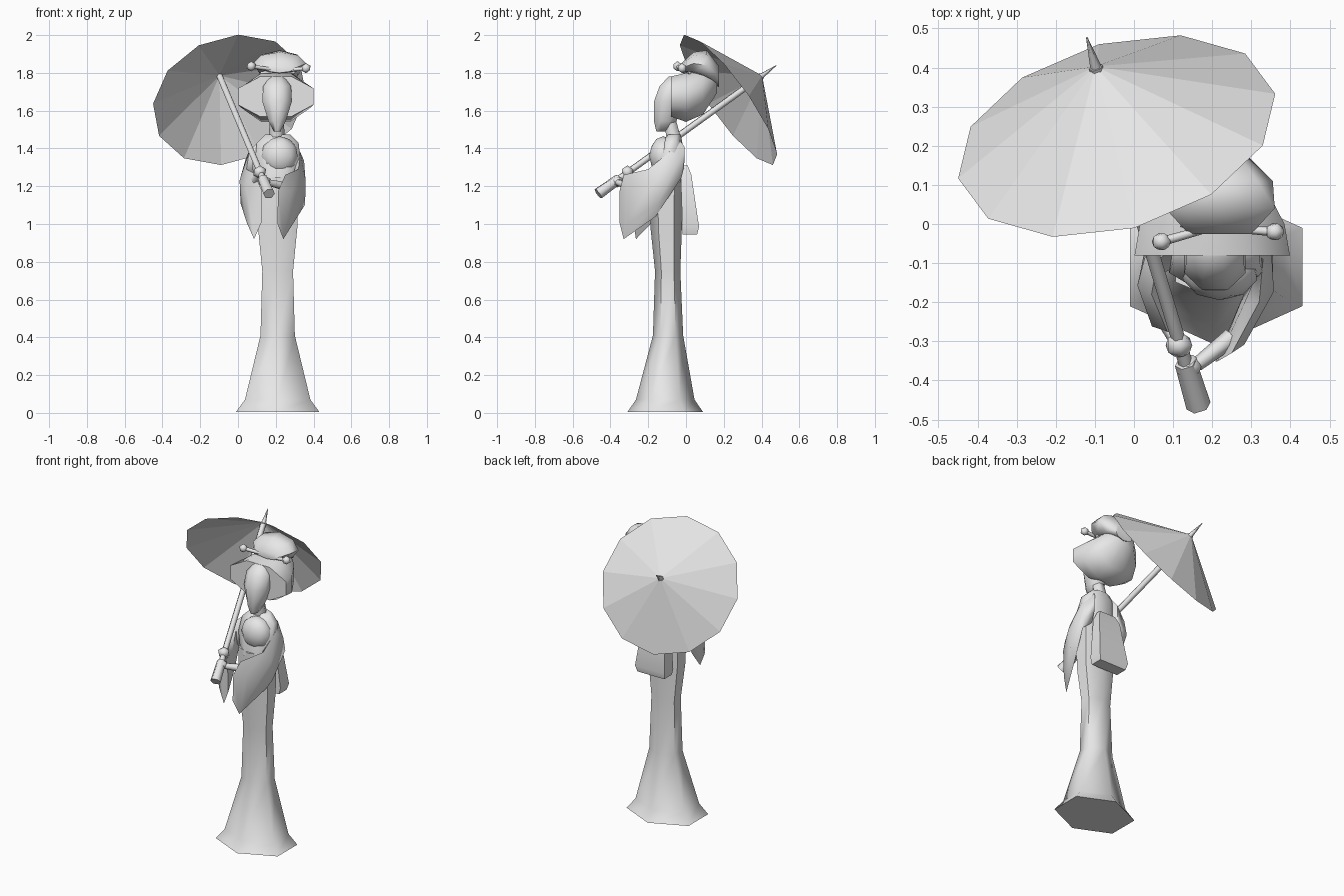
import bpy, bmesh, math
from mathutils import Vector as V

cube = bpy.data.objects.get("Cube")
if cube:
    bpy.data.objects.remove(cube, do_unlink=True)

grey = bpy.data.materials.new("plain_grey")
grey.use_nodes = True
grey.diffuse_color = (0.8, 0.8, 0.8, 1)
grey.node_tree.nodes["Principled BSDF"].inputs["Base Color"].default_value = (0.8, 0.8, 0.8, 1)


def finish(name, bm, smooth=65):
    bmesh.ops.recalc_face_normals(bm, faces=bm.faces[:])
    mesh = bpy.data.meshes.new(name)
    bm.to_mesh(mesh)
    bm.free()
    mesh.materials.append(grey)
    ob = bpy.data.objects.new(name, mesh)
    bpy.context.collection.objects.link(ob)
    if smooth:
        bpy.ops.object.select_all(action='DESELECT')
        ob.select_set(True)
        bpy.context.view_layer.objects.active = ob
        bpy.ops.object.shade_smooth_by_angle(angle=math.radians(smooth))
    return ob


def loft(name, sections, n=6, phase=0.0, smooth=65, caps=True):
    """Skin rings given as (centre, first half axis, second half axis)."""
    bm = bmesh.new()
    rings = []
    for c, a, b in sections:
        angles = [phase + math.tau * i / n for i in range(n)]
        rings.append([bm.verts.new(V(c) + V(a) * math.cos(t) + V(b) * math.sin(t)) for t in angles])
    for r, s in zip(rings, rings[1:]):
        for i in range(n):
            j = (i + 1) % n
            bm.faces.new((r[i], r[j], s[j], s[i]))
    if caps:
        bm.faces.new(rings[0])
        bm.faces.new(rings[-1])
    return finish(name, bm, smooth)


def stack(name, rows, cx, **kw):
    """Horizontal rings: z, centre y, half width, half depth."""
    return loft(name, [((cx, y, z), (w, 0, 0), (0, d, 0)) for z, y, w, d in rows], **kw)


def row_along_y(name, rows, cx, **kw):
    """Upright rings: y, centre z, half width, half height."""
    return loft(name, [((cx, y, z), (w, 0, 0), (0, 0, h)) for y, z, w, h in rows], **kw)


def rod(name, p, q, r1, r2, n=6, **kw):
    p, q = V(p), V(q)
    rot = (q - p).to_track_quat('Z', 'Y')
    u, v = rot @ V((1, 0, 0)), rot @ V((0, 1, 0))
    return loft(name, [(p, u * r1, v * r1), (q, u * r2, v * r2)], n=n, **kw)


def ball(name, centre, size, sub=1):
    bm = bmesh.new()
    bmesh.ops.create_icosphere(bm, subdivisions=sub, radius=1)
    bmesh.ops.scale(bm, vec=size, verts=bm.verts)
    bmesh.ops.translate(bm, vec=centre, verts=bm.verts)
    return finish(name, bm)


CX = 0.21

# Long robe, hexagonal with points at front and back
stack("robe", [
    (0.005, -0.11, 0.255, 0.2), (0.07, -0.11, 0.2, 0.155), (0.41, -0.095, 0.105, 0.08),
    (0.75, -0.097, 0.094, 0.067), (0.98, -0.105, 0.12, 0.083), (1.25, -0.105, 0.12, 0.087),
], CX, phase=math.pi / 6)

# Upper body, chest and neck
stack("upper_body", [
    (1.22, -0.105, 0.105, 0.083), (1.34, -0.095, 0.13, 0.078),
    (1.43, -0.075, 0.12, 0.06), (1.475, -0.06, 0.07, 0.035),
], CX, n=8, phase=math.pi / 8)
ball("chest", (0.22, -0.12, 1.36), (0.1, 0.075, 0.105), 2)
rod("neck", (0.205, -0.06, 1.43), (0.205, -0.09, 1.57), 0.045, 0.035)


# Hanging sleeves: each ring has a top, a bottom and a thickness
def sleeve(name, rows):
    loft(name, [((V(t) + V(b)) / 2, (V(t) - V(b)) / 2, h) for t, b, h in rows])


sleeve("left_sleeve", [
    ((0.27, -0.045, 1.46), (0.28, -0.05, 1.25), (0.02, 0.045, 0)),
    ((0.33, -0.09, 1.38), (0.34, -0.06, 1.2), (0.02, 0.05, 0)),
    ((0.32, -0.2, 1.29), (0.315, -0.16, 1.04), (0.045, 0.02, 0)),
    ((0.25, -0.33, 1.26), (0.24, -0.33, 0.92), (0.04, 0.025, 0)),
])
sleeve("right_sleeve", [
    ((0.14, -0.045, 1.46), (0.13, -0.05, 1.25), (-0.02, 0.045, 0)),
    ((0.06, -0.09, 1.39), (0.05, -0.06, 1.2), (-0.02, 0.05, 0)),
    ((0.045, -0.18, 1.29), (0.055, -0.14, 1.05), (-0.045, 0.015, 0)),
    ((0.085, -0.275, 1.27), (0.085, -0.265, 0.92), (-0.045, 0.012, 0)),
])

# Forearms and hands
rod("left_forearm", (0.25, -0.29, 1.2), (0.16, -0.36, 1.22), 0.025, 0.018)
rod("right_forearm", (0.08, -0.24, 1.22), (0.115, -0.31, 1.27), 0.025, 0.018)
ball("left_hand", (0.14, -0.365, 1.225), (0.036, 0.036, 0.032))
ball("right_hand", (0.115, -0.31, 1.275), (0.038, 0.035, 0.035))

# Sash bow on the back, boxy and wider at its bottom
bow = loft("back_bow", [
    ((CX, 0.02, 0.945), (0.135, 0, 0), (0, 0.055, 0)),
    ((CX, 0.025, 0.985), (0.15, 0, 0), (0, 0.062, 0)),
    ((CX, 0.0, 1.26), (0.11, 0, 0), (0, 0.04, 0)),
    ((CX, -0.005, 1.31), (0.08, 0, 0), (0, 0.02, 0)),
], n=4, phase=math.pi / 4)

# Head
stack("face", [
    (1.49, -0.12, 0.018, 0.04), (1.545, -0.11, 0.05, 0.065), (1.65, -0.095, 0.085, 0.08),
    (1.73, -0.075, 0.08, 0.07), (1.78, -0.055, 0.04, 0.04),
], 0.207, n=8, phase=math.pi / 8)

# Wide hair, open at the front and gathered to the back
row_along_y("hair", [
    (-0.08, 1.675, 0.215, 0.115), (0.0, 1.67, 0.2, 0.14),
    (0.09, 1.7, 0.15, 0.13), (0.165, 1.75, 0.06, 0.06),
], 0.2, n=8, phase=math.pi / 8)
row_along_y("hair_bun", [
    (-0.025, 1.825, 0.08, 0.025), (0.04, 1.85, 0.14, 0.06),
    (0.11, 1.84, 0.135, 0.08), (0.175, 1.78, 0.07, 0.055),
], 0.22, n=8)

# Crossed hairpins with round ends
for side, tip, end in (("right", (0.07, -0.045, 1.835), (0.3, 0.02, 1.8)),
                       ("left", (0.36, -0.02, 1.825), (0.12, 0.0, 1.8))):
    rod(side + "_hairpin", tip, end, 0.012, 0.008)
    ball(side + "_hairpin_ball", tip, (0.027, 0.025, 0.027))

# Parasol, built along its pole
apex = V((-0.098, 0.402, 1.785))
foot = V((0.165, -0.465, 1.16))
axis = (apex - foot).normalized()
up = V((0.045, -0.235, 0.345))
up = (up - axis * up.dot(axis)).normalized()
across = axis.cross(up)
rod("parasol_pole", foot, apex, 0.018, 0.018)
rod("parasol_grip", foot, foot + axis * 0.14, 0.032, 0.028)
rod("parasol_tip", apex - axis * 0.02, apex + axis * 0.095, 0.017, 0.002)
rim = apex - axis * 0.225
loft("parasol_canopy", [(rim, up * 0.42, across * 0.42), (apex, up * 0.002, across * 0.002)],
     n=12, smooth=0, caps=False)
